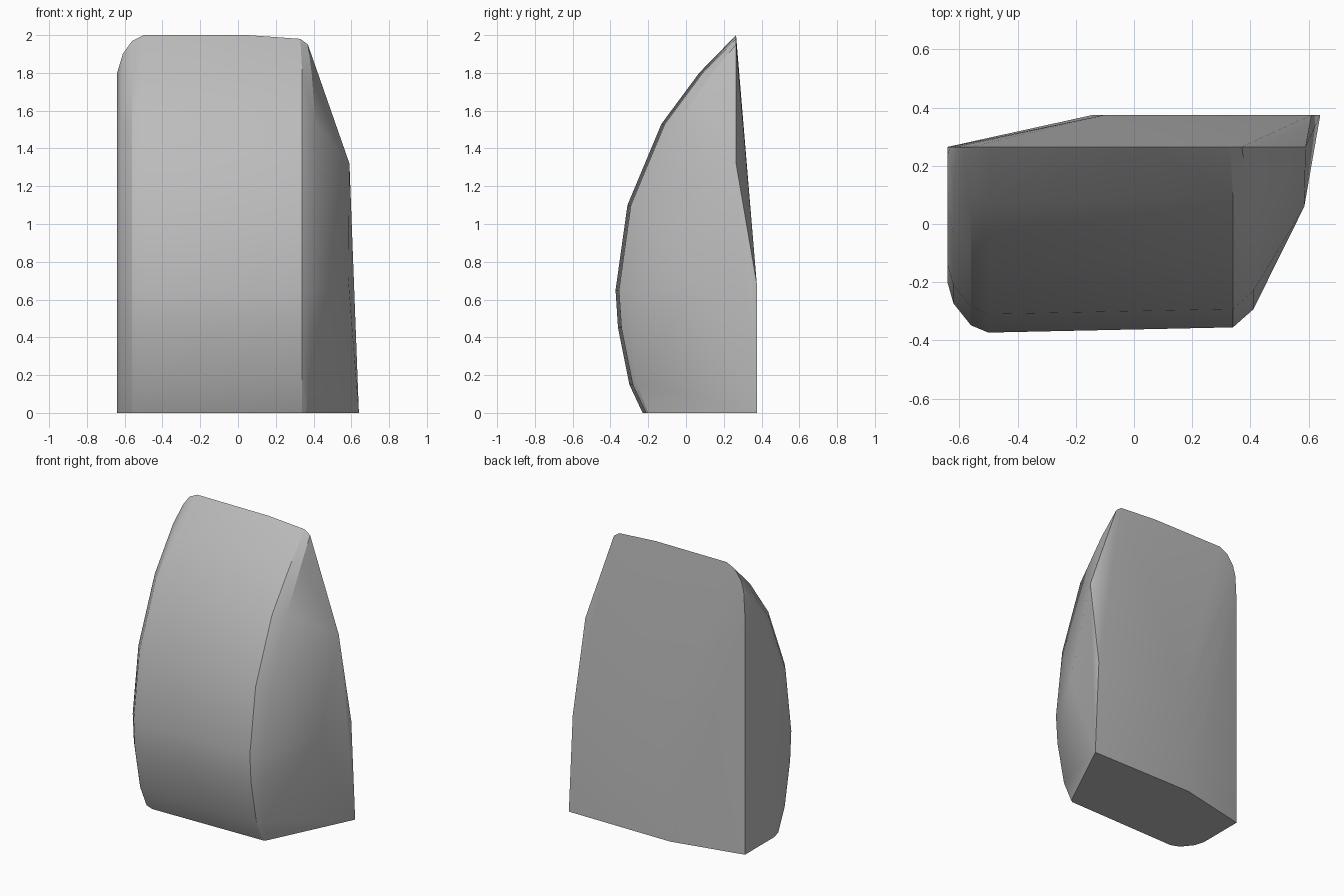
import bpy
import bmesh
import math

cube = bpy.data.objects.get("Cube")
if cube:
    bpy.data.objects.remove(cube, do_unlink=True)

# Stone colour
stone = bpy.data.materials.new("grey stone")
stone.use_nodes = True
grey = (0.5, 0.5, 0.5, 1)
stone.diffuse_color = grey
stone.node_tree.nodes["Principled BSDF"].inputs["Base Color"].default_value = grey

BACK, TIP = 0.375, 0.265

# Bulging front: depth and height of each course
front = [(-0.23, 0), (-0.30, 0.15), (-0.36, 0.45), (-0.373, 0.65),
         (-0.31, 1.1), (-0.13, 1.53), (0.07, 1.8)]
# Rounded front corners: x and setback from the bulge
corner = [(-0.64, 0.17), (-0.62, 0.10), (-0.56, 0.025), (-0.5, 0), (0.34, 0.018)]
points = [(x, y + back, z) for y, z in front for x, back in corner]

# Bevel along the right-hand front edge, narrowing at the foot
points += [(0.36 + 0.05 * min(1, z / 0.6), y + 0.03 + 0.05 * min(1, z / 0.6), z)
           for y, z in front[:-1]]
points.append((0.39, 0.14, 1.8))

# Rounded crest along the top edge
crest = [(-0.64, 1.65), (-0.63, 1.83), (-0.61, 1.9), (-0.56, 1.97),
         (-0.5, 2), (0.05, 2), (0.33, 1.98), (0.37, 1.95)]
points += [(x, TIP, z) for x, z in crest]

# Flat back, chamfered back corner and angular flank
points += [(-0.64, TIP, 0), (-0.14, BACK, 0), (-0.1, BACK, 0.68),
           (0.61, BACK, 0.68), (0.64, BACK, 0),
           (0.59, TIP, 1.32), (0.585, 0.06, 0.7)]

# Stone body wrapped around the points
bm = bmesh.new()
for p in points:
    bm.verts.new(p)
hull = bmesh.ops.convex_hull(bm, input=bm.verts[:])
bmesh.ops.delete(bm, geom=[v for v in bm.verts if not v.link_faces], context="VERTS")
bmesh.ops.dissolve_limit(bm, angle_limit=math.radians(1),
                         verts=bm.verts[:], edges=bm.edges[:])
bmesh.ops.recalc_face_normals(bm, faces=bm.faces[:])
mesh = bpy.data.meshes.new("standing_stone")
bm.to_mesh(mesh)
bm.free()
mesh.materials.append(stone)
body = bpy.data.objects.new("standing_stone", mesh)
bpy.context.collection.objects.link(body)

# Soft facets with crisp outer edges
bpy.ops.object.select_all(action="DESELECT")
body.select_set(True)
bpy.context.view_layer.objects.active = body
bpy.ops.object.shade_smooth_by_angle(angle=math.radians(25))
